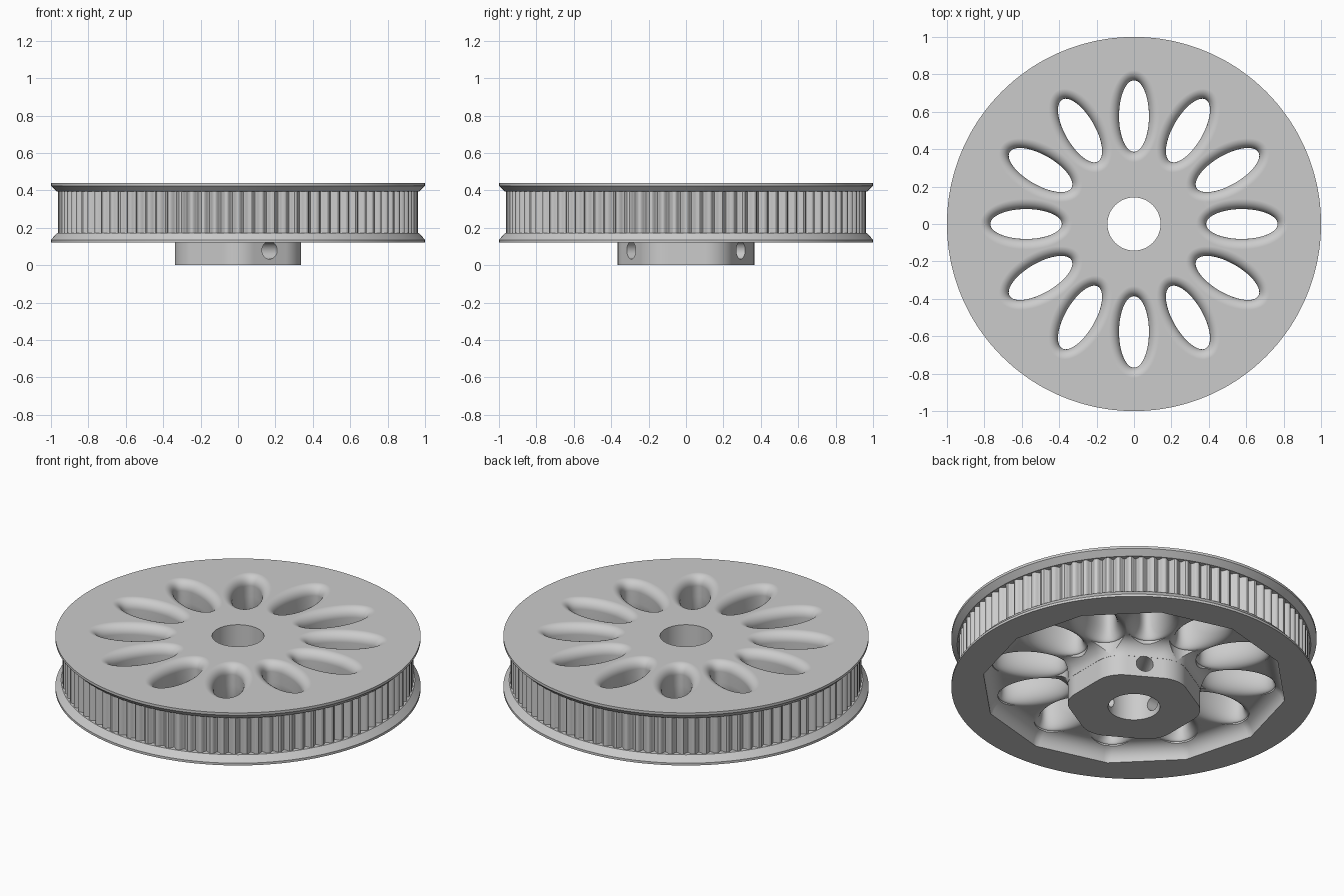
import bpy, bmesh
from math import sin, cos, pi, tau, radians, sqrt
from mathutils import Matrix, Vector

cube = bpy.data.objects.get("Cube")
if cube:
    bpy.data.objects.remove(cube, do_unlink=True)

TEETH = 96
STEPS = 10
RIM_UNDER = 0.122
FILLET = 0.088
WEB_UNDER = RIM_UNDER + FILLET


def stack(bm, rings, loop=False, matrix=Matrix()):
    """Skin a list of point rings; cap the ends, or loop back to the first."""
    made = [[bm.verts.new(matrix @ Vector(p)) for p in ring] for ring in rings]
    pairs = list(zip(made, made[1:]))
    if loop:
        pairs.append((made[-1], made[0]))
    else:
        bm.faces.new(made[0][::-1])
        bm.faces.new(made[-1])
    for low, high in pairs:
        for i in range(len(low)):
            j = (i + 1) % len(low)
            bm.faces.new((low[i], low[j], high[j], high[i]))


def finish(bm, name):
    bmesh.ops.recalc_face_normals(bm, faces=bm.faces[:])
    mesh = bpy.data.meshes.new(name)
    bm.to_mesh(mesh)
    bm.free()
    obj = bpy.data.objects.new(name, mesh)
    bpy.context.collection.objects.link(obj)
    return obj


def polar(radius, z, count):
    """Ring whose radius is a number or a function of the angle."""
    points = []
    for i in range(count):
        a = tau * i / count
        r = radius(a) if callable(radius) else radius
        points.append((r * cos(a), r * sin(a), z))
    return points


def from_flat(a, sides):
    """Angle measured from the middle of the nearest polygon side."""
    step = tau / sides
    return (a + step / 2) % step - step / 2


def hub(a):
    # hexagon with round corners
    flat = from_flat(a, 6)
    corner = pi / 6 - abs(flat)
    if corner < radians(13.4):
        return 0.202 * cos(corner) + sqrt(0.163 ** 2 - (0.202 * sin(corner)) ** 2)
    return 0.338 / cos(flat)


def pocket(a):
    return 0.808 / cos(from_flat(a - pi / 12, 12))


def tooth(a):
    # soft groove between broad lands
    t = (a * TEETH / tau) % 1.0
    u = abs(t - 0.5) / 0.4
    return 0.962 - (0.0125 * (1 + cos(pi * u)) if u < 1 else 0)


def quarter(steps=10):
    """Sine and cosine pairs over a quarter turn."""
    return [(sin(k / steps * pi / 2), cos(k / steps * pi / 2))
            for k in range(steps + 1)]


# Pulley body: hub, lower flange, toothed drum, upper flange
n = TEETH * STEPS
body_profile = [(hub, 0), (hub, RIM_UNDER), (1, RIM_UNDER), (1, 0.136),
                (0.968, 0.172), (tooth, 0.172), (tooth, 0.394),
                (0.968, 0.394), (1, 0.425), (1, 0.44)]
bm = bmesh.new()
stack(bm, [polar(r, z, n) for r, z in body_profile])
pulley = finish(bm, "pulley")

# Underside pocket with rounded corners, between hub and rim
curve = [(0, 0.10)]
curve += [(FILLET * (1 - c), RIM_UNDER + FILLET * s) for s, c in quarter()]
rings = [polar(lambda a, d=d: hub(a) + 0.001 + d, z, 240) for d, z in curve]
rings += [polar(lambda a, d=d: pocket(a) - d, z, 240) for d, z in reversed(curve)]
bm = bmesh.new()
stack(bm, rings, loop=True)
cutters = [finish(bm, "pocket_cutter")]


# Twelve oval lightening holes, flared above and below
def oval(grow_long, grow_short, z):
    return [(0.577 + (0.191 + grow_long) * cos(t), (0.08 + grow_short) * sin(t), z)
            for t in (tau * i / 64 for i in range(64))]


FLARE = 0.055
sections = [(0.018, 0.072, RIM_UNDER + 0.015)]
sections += [(0.018 * (1 - s), 0.072 * (1 - s), WEB_UNDER + 0.11 * (1 - c))
             for s, c in quarter()]
sections += [(FLARE * (1 - c), FLARE * (1 - c), 0.44 - FLARE * (1 - s))
             for s, c in quarter()]
sections.append((FLARE, FLARE, 0.5))
for first in (0, 1):
    bm = bmesh.new()
    for i in range(first, 12, 2):
        stack(bm, [oval(*section) for section in sections],
              matrix=Matrix.Rotation(i * tau / 12, 4, "Z"))
    cutters.append(finish(bm, "hole_cutter"))

# Centre bore
bm = bmesh.new()
stack(bm, [polar(0.142, z, 96) for z in (-0.1, 0.6)])
cutters.append(finish(bm, "bore_cutter"))

# Three radial screw holes in the hub
bm = bmesh.new()
for degrees in (60, 180, 300):
    turn = Matrix.Rotation(radians(degrees), 4, "Z")
    stack(bm, [[(x, 0.047 * cos(t), 0.08 + 0.047 * sin(t))
                for t in (tau * i / 40 for i in range(40))] for x in (0.1, 0.5)],
          matrix=turn)
cutters.append(finish(bm, "screw_cutter"))

# Cut the body, then discard the cutters
bpy.ops.object.select_all(action="DESELECT")
bpy.context.view_layer.objects.active = pulley
pulley.select_set(True)
for cutter in cutters:
    cutter.hide_render = True
    mod = pulley.modifiers.new("cut", "BOOLEAN")
    mod.operation = "DIFFERENCE"
    mod.solver = "EXACT"
    mod.object = cutter
    bpy.ops.object.modifier_apply(modifier=mod.name)
    bpy.data.objects.remove(cutter, do_unlink=True)

# Smooth curved walls, keep flat faces clean
bpy.ops.object.shade_smooth_by_angle(angle=radians(30))
weighted = pulley.modifiers.new("flat_faces", "WEIGHTED_NORMAL")
weighted.keep_sharp = True

# Single grey finish
grey = bpy.data.materials.new("plain grey")
grey.use_nodes = True
colour = (0.6, 0.6, 0.6, 1)
grey.diffuse_color = colour
grey.node_tree.nodes["Principled BSDF"].inputs["Base Color"].default_value = colour
pulley.data.materials.clear()
pulley.data.materials.append(grey)
